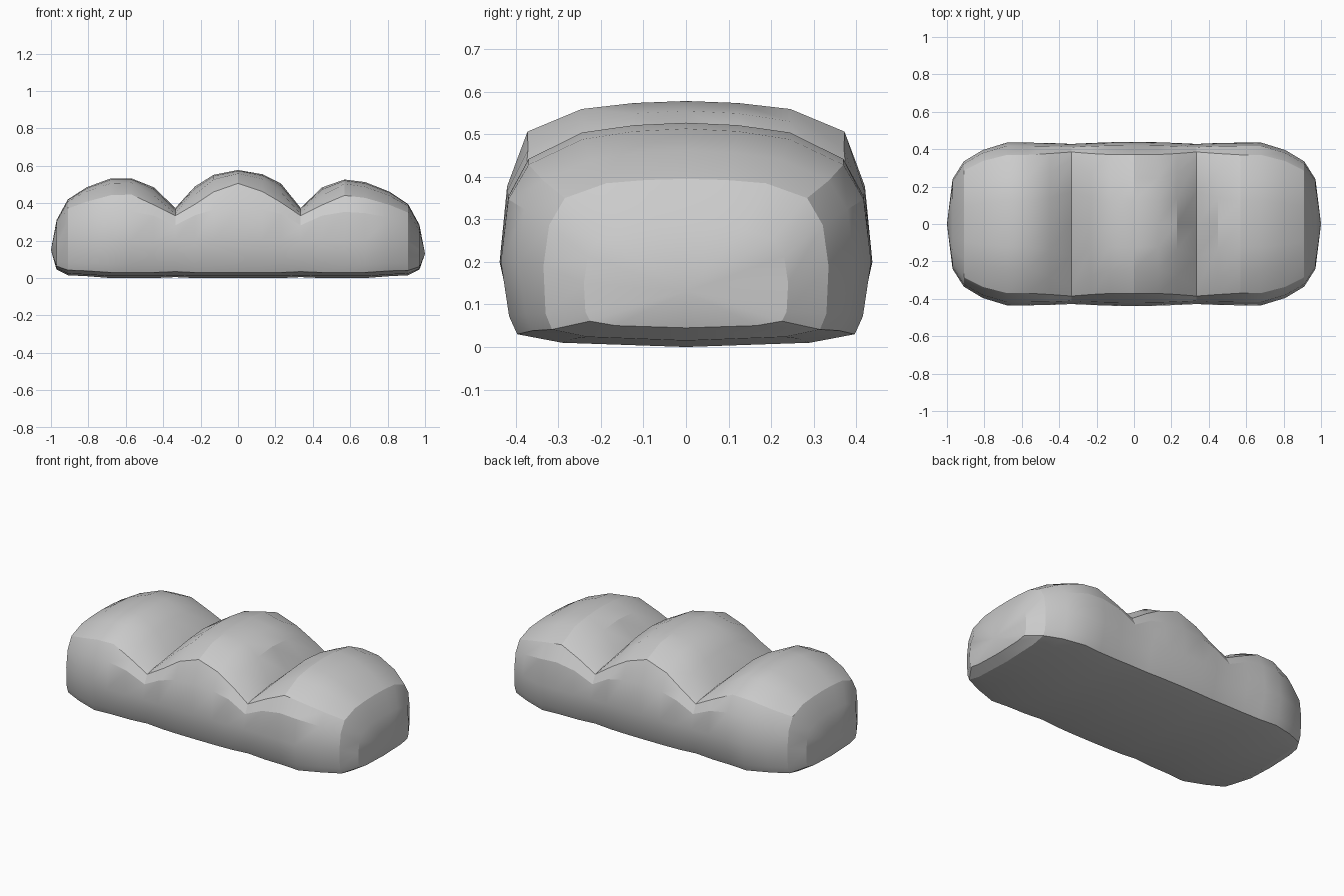
import bpy, bmesh

if "Cube" in bpy.data.objects:
    bpy.data.objects.remove(bpy.data.objects["Cube"])

# lower half of the cross-section: (share of half-width, share of drop to underside)
LOWER = [(.985, -.64), (.94, -.85), (.69, -.95), (0, -1)]
# upper shoulder for each kind of station: crown edge y, z, shoulder y, z, base width factor
SHAPES = {
    "end": (.56, .95, .85, .78, 1),
    "outer": (.56, .92, .85, .73, .97),
    "near": (.56, .93, .85, .74, .95),
    "peak": (.56, .95, .85, .81, .95),
    "slope": (.64, .85, .87, .67, .95),
    "valley": (.80, .82, .90, .76, .95),
}

# stations along the loaf: x, half-width, crown z, widest z, bottom z, kind
STATIONS = [
    (-.97, .24, .31, .17, .045, "end"), (-.91, .335, .42, .2, .015, "end"),
    (-.81, .395, .485, .2, .01, "outer"), (-.68, .435, .533, .2, 0, "outer"),
    (-.57, .435, .533, .2, 0, "near"), (-.45, .433, .485, .2, 0, "slope"),
    (-.335, .428, .375, .2, .005, "valley"),
    (-.23, .433, .49, .2, 0, "slope"), (-.13, .437, .552, .2, 0, "near"),
    (0, .438, .578, .2, 0, "peak"),
    (.13, .437, .555, .2, 0, "near"), (.23, .433, .505, .2, 0, "slope"),
    (.335, .428, .375, .2, .005, "valley"),
    (.45, .433, .485, .2, 0, "slope"), (.57, .435, .527, .2, 0, "near"),
    (.68, .435, .513, .2, 0, "outer"), (.81, .395, .462, .2, .01, "outer"),
    (.91, .335, .395, .19, .015, "end"), (.97, .24, .285, .15, .045, "end"),
]

bm = bmesh.new()


def ring(x, w, top, mid, bottom, kind):
    cy, cz, sy, sz, base = SHAPES[kind]
    upper = [(0, 1), (cy / 2, (3 + cz) / 4), (cy, cz), (sy, sz), (.96, .47), (1, 0)]
    half = [(w * fy, mid + fz * (top - mid)) for fy, fz in upper]
    half += [(w * fy * base, mid + fz * (mid - bottom)) for fy, fz in LOWER]
    loop = half + [(-y, z) for y, z in half[-2:0:-1]]
    return [bm.verts.new((x, y, z)) for y, z in loop]


# three-lobed body
rings = [ring(*s) for s in STATIONS]
n = len(rings[0])
for a, b in zip(rings, rings[1:]):
    for i in range(n):
        j = (i + 1) % n
        bm.faces.new((a[i], a[j], b[j], b[i]))

# bulging ends
for r, x, z in ((rings[0], -1, .15), (rings[-1], 1, .13)):
    tip = bm.verts.new((x, 0, z))
    for i in range(n):
        bm.faces.new((r[i], r[(i + 1) % n], tip))
bmesh.ops.recalc_face_normals(bm, faces=bm.faces)

mesh = bpy.data.meshes.new("bread_loaf")
bm.to_mesh(mesh)
bm.free()
loaf = bpy.data.objects.new("bread_loaf", mesh)
bpy.context.collection.objects.link(loaf)
bpy.context.view_layer.objects.active = loaf
loaf.select_set(True)
bpy.ops.object.shade_smooth_by_angle(angle=0.4)
